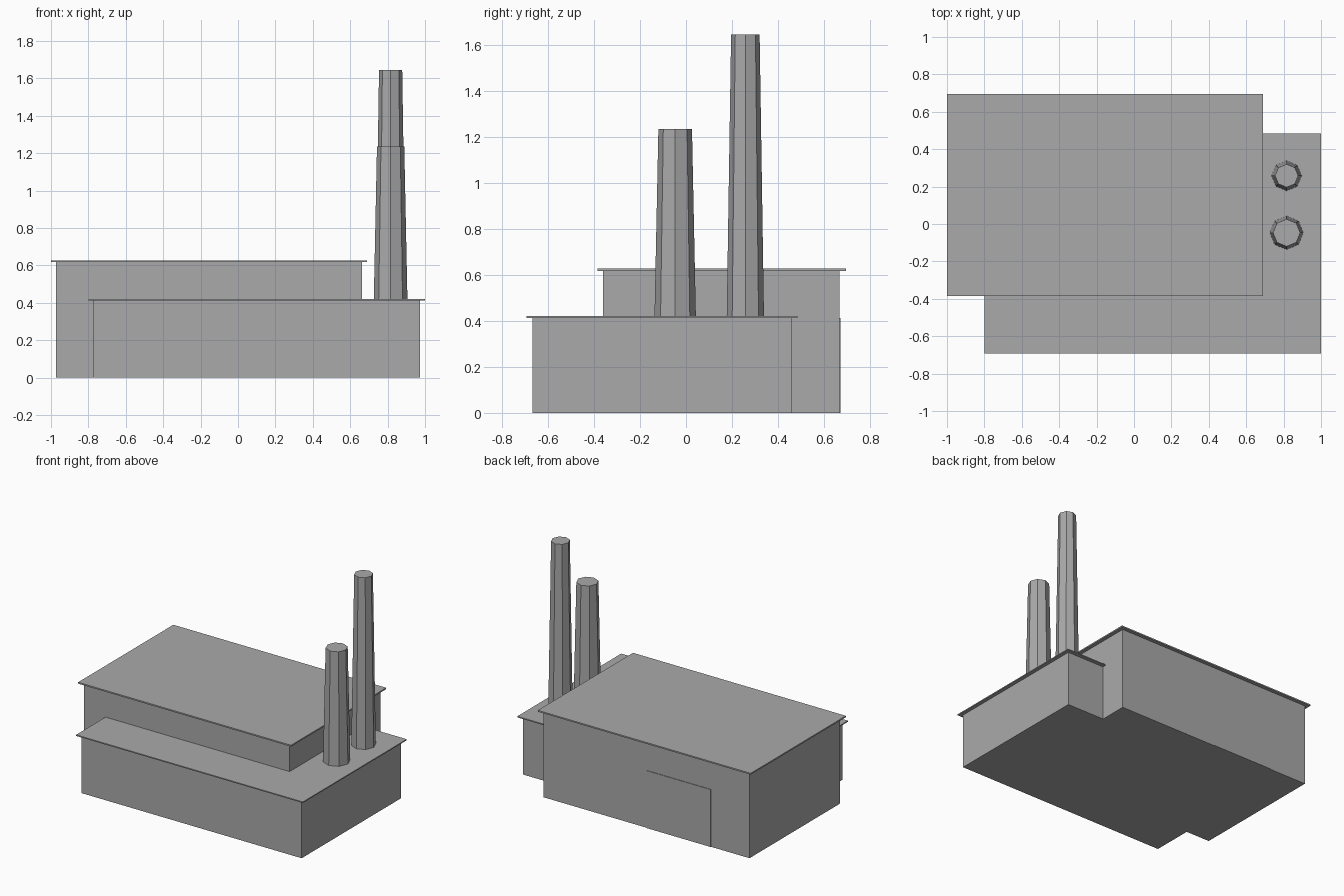
import bpy, math

if "Cube" in bpy.data.objects:
    bpy.data.objects.remove(bpy.data.objects["Cube"])

grey = bpy.data.materials.new("plain grey")
grey.diffuse_color = (0.4, 0.4, 0.4, 1)
grey.use_nodes = True
grey.node_tree.nodes["Principled BSDF"].inputs["Base Color"].default_value = grey.diffuse_color


def box(name, x, y, z):
    """Box from (min, max) ranges."""
    bpy.ops.mesh.primitive_cube_add(size=1, location=[sum(r) / 2 for r in (x, y, z)])
    ob = bpy.context.object
    ob.name = name
    ob.scale = [r[1] - r[0] for r in (x, y, z)]
    bpy.ops.object.transform_apply(location=False, rotation=False, scale=True)
    ob.data.materials.append(grey)


def chimney(name, y, r_base, r_top, z0, z1):
    """Tapered eight-sided stack."""
    bpy.ops.mesh.primitive_cone_add(vertices=8, radius1=r_base, radius2=r_top,
                                    depth=z1 - z0, location=(0.816, y, (z0 + z1) / 2))
    ob = bpy.context.object
    ob.name = name
    ob.data.materials.append(grey)


# Tall hall and its overhanging roof
box("tall_hall", (-0.972, 0.662), (-0.36, 0.668), (0, 0.617))
box("tall_hall_roof", (-1.0, 0.69), (-0.385, 0.695), (0.617, 0.627))

# Low hall and its overhanging roof
box("low_hall", (-0.775, 0.973), (-0.668, 0.458), (0, 0.413))
box("low_hall_roof", (-0.80, 1.0), (-0.693, 0.485), (0.413, 0.421))

# Thin loading door on the back wall
box("back_door", (-0.665, -0.16), (0.66, 0.672), (0, 0.412))

# Chimneys
chimney("short_chimney", -0.047, 0.09, 0.073, 0.415, 1.235)
chimney("tall_chimney", 0.258, 0.081, 0.062, 0.415, 1.645)
